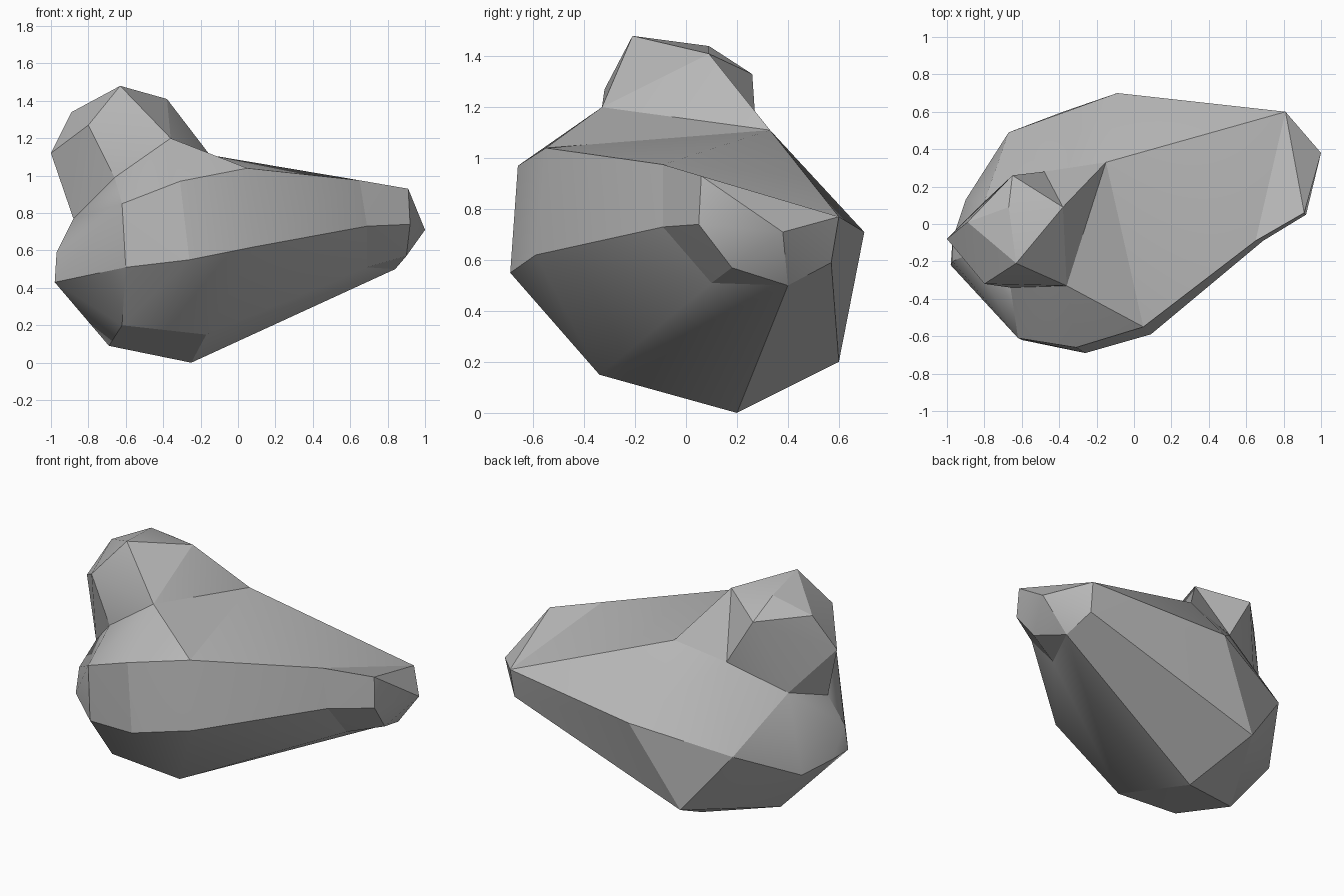
import bpy, bmesh, math

cube = bpy.data.objects.get("Cube")
if cube:
    bpy.data.objects.remove(cube, do_unlink=True)

stone = bpy.data.materials.new("grey stone")
stone.use_nodes = True
GREY = (0.48, 0.48, 0.48, 1)
stone.diffuse_color = GREY
stone.node_tree.nodes["Principled BSDF"].inputs["Base Color"].default_value = GREY


def faceted_rock(name, corners):
    """Chiselled stone: the convex shell around its corner points."""
    bm = bmesh.new()
    for corner in corners:
        bm.verts.new(corner)
    hull = bmesh.ops.convex_hull(bm, input=bm.verts[:])
    loose = {v for v in hull["geom_interior"] + hull["geom_unused"]
             if isinstance(v, bmesh.types.BMVert)}
    bmesh.ops.delete(bm, geom=list(loose), context="VERTS")
    bmesh.ops.recalc_face_normals(bm, faces=bm.faces[:])
    mesh = bpy.data.meshes.new(name)
    bm.to_mesh(mesh)
    bm.free()
    mesh.materials.append(stone)
    rock = bpy.data.objects.new(name, mesh)
    bpy.context.collection.objects.link(rock)
    bpy.ops.object.select_all(action="DESELECT")
    rock.select_set(True)
    bpy.context.view_layer.objects.active = rock
    bpy.ops.object.shade_smooth_by_angle(angle=math.radians(25))


# Corners shared by the stacked upper masses
brow = (-.36, -.33, 1.2)
saddle = (-.15, .33, 1.11)
peak = (-.63, -.21, 1.48)
shoulder_back = (-.38, .09, 1.41)
knob_heel = (-.48, .28, 1.04)
knob_side = (-.8, .12, .87)
cheek = (-.88, -.16, .77)
throat = (-.66, -.34, .99)

# Neck ring where the blunt tip joins the boulder
neck = [(.65, -.09, .975), (.69, -.09, .73), (.69, .1, .51),
        (.84, .4, .5), (.8, .57, .59), (.81, .6, .77)]
tip = [(1, .38, .71), (.91, .06, .93), (.92, .05, .74), (.9, .18, .57)]

# Front wall, upper and lower rims
rim = [(.05, -.55, 1.04), (-.31, -.66, .97), (-.62, -.61, .85), (-.97, -.2, .59)]
wall = [(.09, -.59, .62), (-.26, -.69, .55), (-.6, -.62, .51),
        (-.91, -.29, .46), (-.98, -.22, .43)]

# Underside and back
base = [(-.25, .2, 0), (-.17, -.34, .15), (-.62, -.37, .2), (-.69, .04, .09),
        (-.97, -.08, .42), (-.9, .13, .38), (-.38, .6, .2), (-.67, .49, .57),
        (-.09, .7, .71)]

# Upper knob
crown = [peak, shoulder_back, (-.8, -.32, 1.27), (-1, -.08, 1.12),
         (-.89, .01, 1.34), (-.67, .09, 1.44), (-.65, .26, 1.33)]

faceted_rock("boulder", neck + rim + wall + base
             + [saddle, knob_heel, knob_side, cheek, throat])
faceted_rock("boulder_tip", neck + tip)
faceted_rock("front_shoulder", rim + [brow, saddle, throat, cheek])
faceted_rock("knob", crown + [brow, knob_heel, knob_side, cheek, throat])
faceted_rock("knob_ridge", [peak, shoulder_back, brow, saddle, knob_heel, throat])
